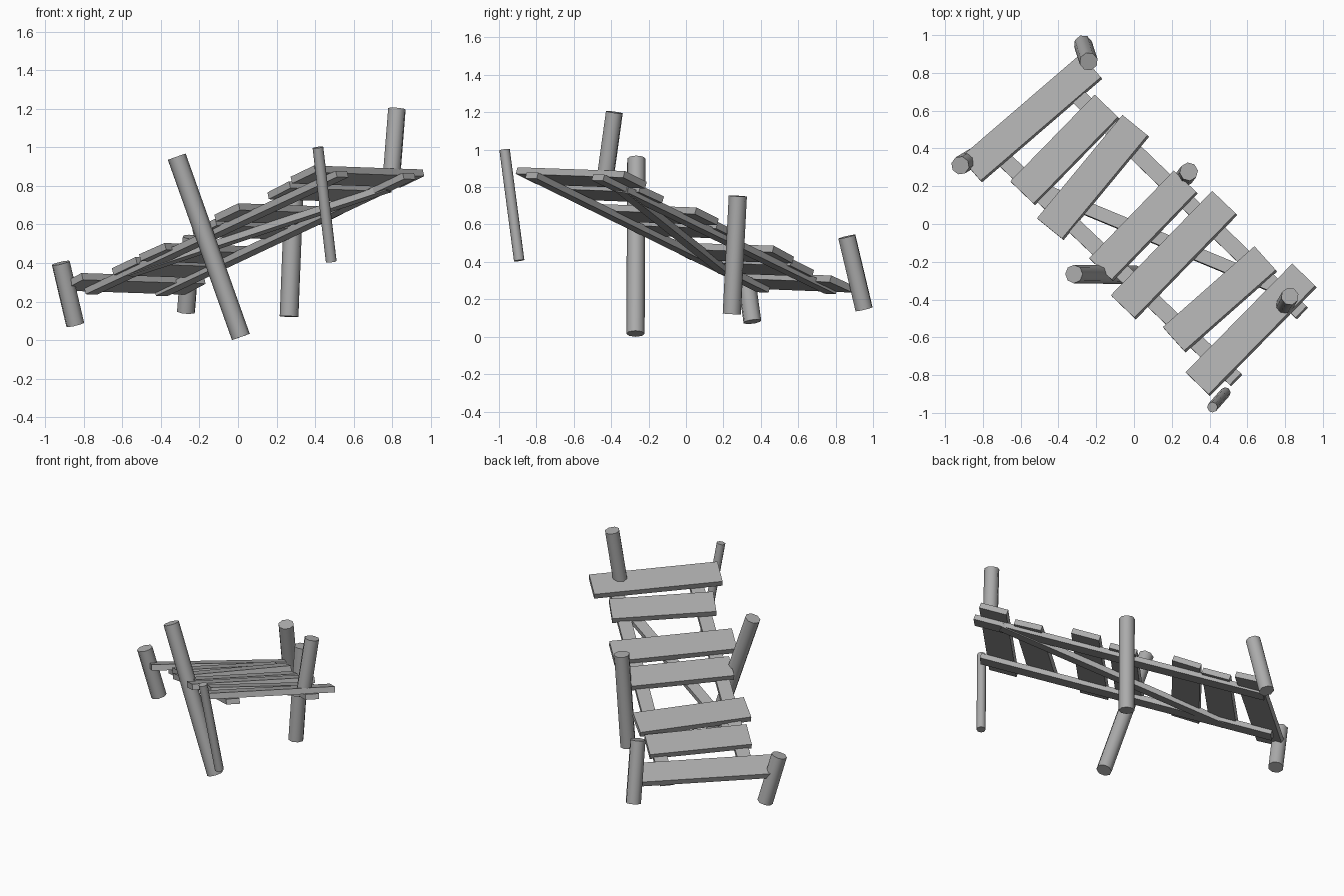
import bpy, math
from mathutils import Vector, Matrix

if "Cube" in bpy.data.objects:
    bpy.data.objects.remove(bpy.data.objects["Cube"])

# Frame of the sloping deck: U runs uphill, V runs across
MID = Vector((0.0625, -0.0225))
U = Vector((0.721, -0.693))
V = Vector((0.693, 0.721))
PITCH, ROLL = 0.345, -0.025

# Dark grey shared by all parts
GREY = bpy.data.materials.new("dark_grey")
GREY.diffuse_color = (0.41, 0.41, 0.41, 1)
GREY.use_nodes = True
GREY.node_tree.nodes["Principled BSDF"].inputs["Base Color"].default_value = GREY.diffuse_color


def deck_z(x, y, base):
    d = Vector((x, y)) - MID
    return base + PITCH * d.dot(U) + ROLL * d.dot(V)


def box(name, size, matrix):
    bpy.ops.mesh.primitive_cube_add(size=1)
    ob = bpy.context.object
    ob.name = name
    ob.data.transform(Matrix.Diagonal((*size, 1)))
    ob.data.materials.append(GREY)
    ob.matrix_world = matrix


def plank(name, x, y, length, width, angle):
    a = math.radians(angle)
    along = Vector((math.cos(a), math.sin(a), ROLL)).normalized()
    up_slope = Vector((math.sin(a), -math.cos(a), PITCH)).normalized()
    normal = up_slope.cross(along).normalized()
    side = normal.cross(along)
    m = Matrix((along, side, normal)).transposed().to_4x4()
    m.translation = (x, y, deck_z(x, y, 0.582))
    box(name, (length, width, 0.037), m)


def beam(name, p, q, width, thick, base_p, base_q):
    a = Vector((*p, deck_z(*p, base_p)))
    b = Vector((*q, deck_z(*q, base_q)))
    along = (b - a).normalized()
    normal = Vector((-PITCH * U.x - ROLL * V.x, -PITCH * U.y - ROLL * V.y, 1)).normalized()
    side = normal.cross(along).normalized()
    m = Matrix((along, side, along.cross(side))).transposed().to_4x4()
    m.translation = (a + b) / 2
    box(name, ((b - a).length, width, thick), m)


def post(name, bottom, top, r):
    a, b = Vector(bottom), Vector(top)
    bpy.ops.mesh.primitive_cylinder_add(vertices=8, radius=r, depth=(b - a).length)
    ob = bpy.context.object
    ob.name = name
    ob.data.materials.append(GREY)
    ob.rotation_euler = (b - a).to_track_quat('Z', 'Y').to_euler()
    ob.location = (a + b) / 2
    bpy.ops.object.shade_smooth_by_angle(angle=math.radians(60))


# Deck planks: x, y, length, width, heading
planks = [
    (-0.544, 0.560, 0.84, 0.172, 40.7),
    (-0.366, 0.392, 0.64, 0.18, 45.7),
    (-0.217, 0.246, 0.71, 0.18, 50.4),
    (0.050, -0.010, 0.645, 0.173, 46.0),
    (0.212, -0.165, 0.77, 0.182, 45.8),
    (0.455, -0.399, 0.647, 0.178, 41.4),
    (0.620, -0.560, 0.806, 0.178, 45.5),
]
for i, p in enumerate(planks):
    plank(f"deck_plank_{i + 1}", *p)

# Rails and diagonal brace below the planks
beam("left_rail", (-0.765, 0.415), (0.54, -0.825), 0.085, 0.034, 0.557, 0.545)
beam("right_rail", (-0.40, 0.775), (0.888, -0.47), 0.085, 0.034, 0.557, 0.545)
beam("diagonal_brace", (-0.56, 0.21), (0.78, -0.345), 0.07, 0.034, 0.551, 0.540)

# Leaning posts
post("low_left_post", (-0.845, 0.355, 0.08), (-0.92, 0.31, 0.40), 0.049)
post("low_right_post", (-0.27, 0.952, 0.147), (-0.24, 0.86, 0.535), 0.049)
post("middle_left_post", (0.015, -0.27, 0.016), (-0.318, -0.265, 0.952), 0.049)
post("middle_right_post", (0.265, 0.245, 0.122), (0.29, 0.277, 0.752), 0.049)
post("high_right_post", (0.798, -0.43, 0.86), (0.825, -0.383, 1.20), 0.047)
post("high_left_post", (0.484, -0.892, 0.407), (0.415, -0.97, 1.0), 0.028)
